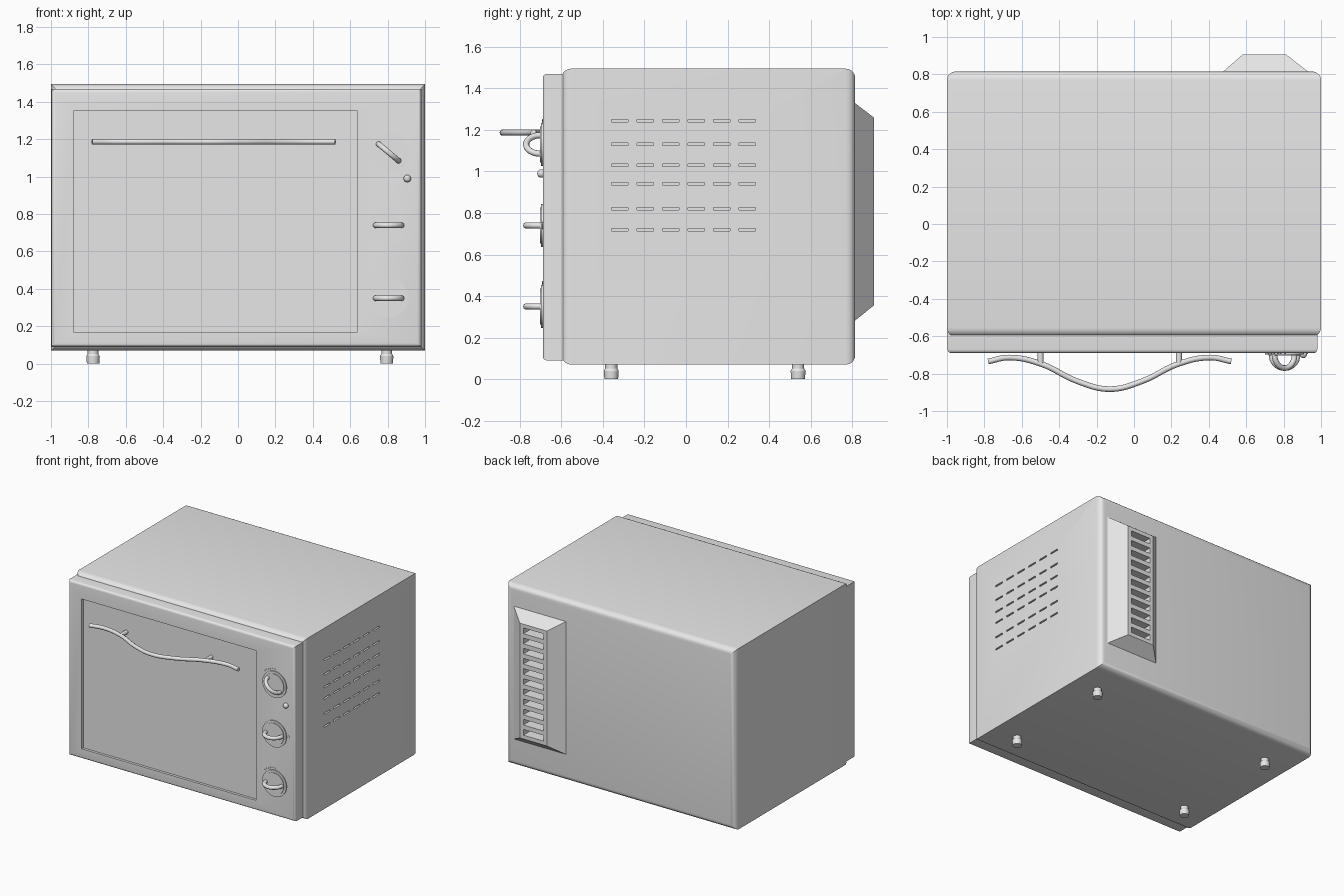
import bpy, bmesh, math
from mathutils import Vector, Matrix

if "Cube" in bpy.data.objects:
    bpy.data.objects.remove(bpy.data.objects["Cube"], do_unlink=True)

grey = bpy.data.materials.new("light grey")
grey.use_nodes = True
grey.diffuse_color = (0.8, 0.8, 0.8, 1)
grey.node_tree.nodes["Principled BSDF"].inputs["Base Color"].default_value = (0.8, 0.8, 0.8, 1)


def finish(name, bm, smooth=True):
    """Turn a bmesh into a named, shaded object."""
    bmesh.ops.recalc_face_normals(bm, faces=bm.faces)
    mesh = bpy.data.meshes.new(name)
    bm.to_mesh(mesh)
    bm.free()
    mesh.materials.append(grey)
    obj = bpy.data.objects.new(name, mesh)
    bpy.context.collection.objects.link(obj)
    if smooth:
        activate(obj)
        bpy.ops.object.shade_smooth_by_angle(angle=math.radians(35))
    return obj


def activate(obj):
    bpy.ops.object.select_all(action='DESELECT')
    obj.select_set(True)
    bpy.context.view_layer.objects.active = obj


def add_box(bm, x, y, z):
    """Box from (min, max) ranges; returns its vertices."""
    size = [r[1] - r[0] for r in (x, y, z)]
    mid = [(r[0] + r[1]) / 2 for r in (x, y, z)]
    m = Matrix.Translation(mid) @ Matrix.Diagonal((*size, 1))
    return bmesh.ops.create_cube(bm, size=1, matrix=m)["verts"]


def bevel(bm, test, width, segments):
    edges = [e for e in bm.edges if test(e)]
    bmesh.ops.bevel(bm, geom=edges, offset=width, segments=segments,
                    profile=0.5, affect='EDGES')


def cut(target, boxes):
    """Subtract a list of boxes from the target."""
    bm = bmesh.new()
    for b in boxes:
        add_box(bm, *b)
    cutter = finish("cutter", bm, False)
    cutter.hide_render = True
    mod = target.modifiers.new("cut", 'BOOLEAN')
    mod.operation, mod.solver, mod.object = 'DIFFERENCE', 'EXACT', cutter
    activate(target)
    bpy.ops.object.modifier_apply(modifier="cut")
    bpy.data.objects.remove(cutter, do_unlink=True)


def cylinder(bm, centre, radius, depth, axis, top=None, segments=32):
    """Cylinder centred on a point, along 'Y' or 'Z'."""
    rot = Matrix.Rotation(math.pi / 2, 4, 'X') if axis == 'Y' else Matrix()
    bmesh.ops.create_cone(bm, cap_ends=True, segments=segments, radius1=radius,
                          radius2=top or radius, depth=depth,
                          matrix=Matrix.Translation(centre) @ rot)


def tube(name, points, radius):
    """Smooth round bar through points, converted to a mesh."""
    curve = bpy.data.curves.new(name, 'CURVE')
    curve.dimensions = '3D'
    curve.bevel_depth, curve.bevel_resolution = radius, 3
    curve.use_fill_caps = True
    spline = curve.splines.new('BEZIER')
    spline.resolution_u = 6
    spline.bezier_points.add(len(points) - 1)
    for bp, p in zip(spline.bezier_points, points):
        bp.co = p
        bp.handle_left_type = bp.handle_right_type = 'AUTO'
    obj = bpy.data.objects.new(name, curve)
    bpy.context.collection.objects.link(obj)
    curve.materials.append(grey)
    activate(obj)
    bpy.ops.object.convert(target='MESH')
    bpy.ops.object.shade_smooth_by_angle(angle=math.radians(40))


def along(edge, axis):
    a, b = edge.verts
    return abs((b.co - a.co).normalized()[axis]) > 0.99


# Casing: rounded across its front and back edges, crisp along the depth
bm = bmesh.new()
add_box(bm, (-1, 1), (-0.6, 0.815), (0.07, 1.495))
bevel(bm, lambda e: not along(e, 1), 0.045, 5)
casing = finish("casing", bm)

# Rows of cooling slots on the left side
rows = (1.245, 1.13, 1.03, 0.94, 0.82, 0.72)
cut(casing, [((0.975, 1.1), (y, y + 0.08), (z - 0.006, z + 0.006))
             for z in rows for y in [-0.36 + 0.123 * i for i in range(6)]])

# Front panel with softened front edge and door recess
bm = bmesh.new()
add_box(bm, (-0.997, 0.98), (-0.69, -0.56), (0.09, 1.47))
bevel(bm, lambda e: all(v.co.y < -0.68 for v in e.verts), 0.02, 4)
panel = finish("front_panel", bm)
cut(panel, [((-0.88, 0.64), (-0.8, -0.67), (0.17, 1.35))])

# Door, leaving a narrow step inside the recess
bm = bmesh.new()
add_box(bm, (-0.868, 0.628), (-0.675, -0.66), (0.175, 1.345))
finish("door", bm, False)

# Wavy door handle and its two posts
half = [(0, -0.883), (0.17, -0.842), (0.37, -0.747), (0.54, -0.714), (0.65, -0.735)]
wave = [(-x, y) for x, y in reversed(half[1:])] + half
tube("door_handle", [(x - 0.13, y, 1.187) for x, y in wave], 0.015)
for side, x in (("right", -0.5), ("left", 0.24)):
    bm = bmesh.new()
    cylinder(bm, (x, -0.705, 1.187), 0.016, 0.08, 'Y', segments=16)
    finish("handle_post_" + side, bm)

# Control dials, each with an arched grip and scale marks
dials = (("upper", 1.13, -40, range(90, 136, 9)),
         ("middle", 0.74, 0, range(-6, 7, 6)),
         ("lower", 0.35, 0, range(90, 136, 9)))
for name, z, turn, marks in dials:
    centre = Vector((0.805, 0, z))
    bm = bmesh.new()
    cylinder(bm, centre + Vector((0, -0.692, 0)), 0.104, 0.012, 'Y', segments=48)
    cylinder(bm, centre + Vector((0, -0.698, 0)), 0.086, 0.012, 'Y', segments=48)
    finish(name + "_dial", bm)

    c, s = math.cos(math.radians(turn)), math.sin(math.radians(turn))
    arch = []
    for i in range(9):
        a = math.pi * i / 8
        r = 0.07 * math.cos(a)
        arch.append(centre + Vector((r * c, -0.698 - 0.072 * math.sin(a), r * s)))
    tube(name + "_dial_grip", arch, 0.015)

    bm = bmesh.new()
    for deg in marks:
        a = math.radians(deg)
        p = centre + Vector((0.122 * math.cos(a), -0.691, 0.118 * math.sin(a)))
        cylinder(bm, p, 0.004, 0.006, 'Y', segments=8)
    finish(name + "_dial_marks", bm)

# Indicator lamp
bm = bmesh.new()
bmesh.ops.create_uvsphere(bm, u_segments=20, v_segments=12, radius=0.02,
                          matrix=Matrix.Translation((0.905, -0.697, 0.99)))
finish("indicator_lamp", bm)

# Tapered vent housing on the back with a ladder of slots
bm = bmesh.new()
for v in add_box(bm, (0.46, 0.95), (0.80, 0.905), (0.27, 1.34)):
    if v.co.y > 0.9:
        v.co.x = 0.58 if v.co.x < 0.7 else 0.815
        v.co.z = 0.355 if v.co.z < 0.8 else 1.26
vent = finish("vent_housing", bm, False)
cut(vent, [((0.61, 0.785), (0.825, 1), (z, z + 0.045))
           for z in [0.385 + 0.08 * i for i in range(11)]])

# Feet: wide pad under a narrower neck
for side, x in (("right", -0.775), ("left", 0.795)):
    for end, y in (("front", -0.36), ("back", 0.54)):
        bm = bmesh.new()
        cylinder(bm, (x, y, 0.02), 0.033, 0.04, 'Z', 0.036)
        cylinder(bm, (x, y, 0.046), 0.036, 0.012, 'Z', 0.029)
        cylinder(bm, (x, y, 0.064), 0.029, 0.032, 'Z')
        finish(f"{end}_{side}_foot", bm)
